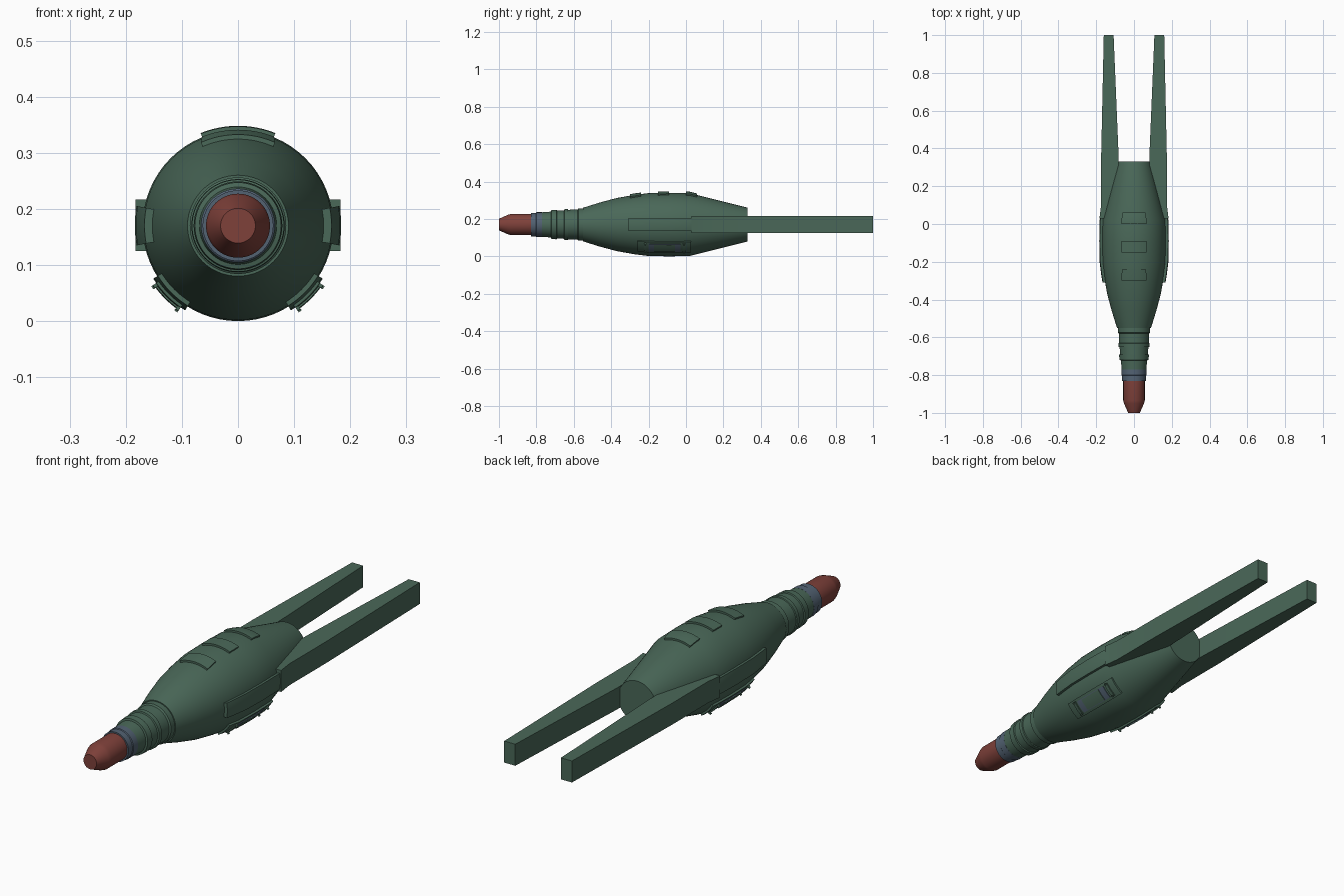
import bpy, bmesh
from math import sin, cos, pi, radians

cube = bpy.data.objects.get("Cube")
if cube:
    bpy.data.objects.remove(cube, do_unlink=True)

AXIS = 0.17  # height of the long axis


def material(name, rgb):
    m = bpy.data.materials.new(name)
    m.use_nodes = True
    m.diffuse_color = (*rgb, 1)
    bsdf = m.node_tree.nodes["Principled BSDF"]
    bsdf.inputs["Base Color"].default_value = (*rgb, 1)
    bsdf.inputs["Roughness"].default_value = 0.7
    return m


GREEN = material("hull green", (0.068, 0.138, 0.098))
RED = material("tip red", (0.21, 0.052, 0.042))
BLUE = material("band blue grey", (0.085, 0.122, 0.17))


def loft(name, rings, mat):
    """Join equal-length closed rings and cap both ends."""
    bm = bmesh.new()
    loops = [[bm.verts.new(p) for p in ring] for ring in rings]
    n = len(loops[0])
    for a, b in zip(loops, loops[1:]):
        for i in range(n):
            j = (i + 1) % n
            bm.faces.new((a[i], a[j], b[j], b[i]))
    bm.faces.new(loops[0])
    bm.faces.new(loops[-1])
    bmesh.ops.recalc_face_normals(bm, faces=bm.faces)
    mesh = bpy.data.meshes.new(name)
    bm.to_mesh(mesh)
    bm.free()
    mesh.materials.append(mat)
    ob = bpy.data.objects.new(name, mesh)
    bpy.context.collection.objects.link(ob)
    bpy.ops.object.select_all(action='DESELECT')
    ob.select_set(True)
    bpy.context.view_layer.objects.active = ob
    bpy.ops.object.shade_smooth_by_angle(angle=radians(30))
    return ob


def polar(r, a, y):
    return (r * cos(a), y, AXIS + r * sin(a))


def turned(name, profile, mat, sides=64):
    return loft(name, [[polar(r, 2 * pi * i / sides, y) for i in range(sides)]
                       for y, r in profile], mat)


HULL = [(-0.55, 0.09), (-0.46, 0.118), (-0.37, 0.142), (-0.28, 0.158),
        (-0.2, 0.168), (-0.09, 0.17), (0.02, 0.168), (0.33, 0.09)]


def hull_radius(y):
    for (y0, r0), (y1, r1) in zip(HULL, HULL[1:]):
        if y <= y1:
            return r0 + (r1 - r0) * (y - y0) / (y1 - y0)
    return HULL[-1][1]


def curved_plate(name, y0, y1, angle, half, low, high, mat, front_half=None):
    """Plate that hugs the hull; angles in degrees, low/high are offsets from it."""
    stations = [y0] + [y for y, r in HULL if y0 < y < y1] + [y1]
    rings = []
    for y in stations:
        t = (y - y0) / (y1 - y0)
        h = half if front_half is None else front_half + (half - front_half) * t
        arc = [radians(angle + h * (k / 6 - 1)) for k in range(13)]
        r = hull_radius(y)
        rings.append([polar(r + high, a, y) for a in arc]
                     + [polar(r + low, a, y) for a in reversed(arc)])
    return loft(name, rings, mat)


# Hull, stepped neck, band and nose tip
turned("hull", HULL, GREEN)
turned("neck", [(-0.54, 0.086), (-0.575, 0.086), (-0.58, 0.08), (-0.63, 0.079),
                (-0.632, 0.083), (-0.65, 0.082), (-0.652, 0.076), (-0.69, 0.074),
                (-0.692, 0.079), (-0.72, 0.077), (-0.722, 0.069), (-0.78, 0.065)], GREEN)
turned("neck_band", [(-0.77, 0.066), (-0.8, 0.066), (-0.803, 0.063), (-0.83, 0.063)], BLUE)
turned("nose_tip", [(-0.82, 0.057), (-0.935, 0.057), (-0.95, 0.053), (-1.0, 0.031)], RED)

# Row of pads along the top
for i, y in enumerate((-0.3, -0.15, 0.0)):
    curved_plate(f"top_pad_{i + 1}", y, y + 0.06, 90, 22, -0.01, 0.008, GREEN,
                 front_half=24 if i == 0 else None)

for side, s, flank, lower in (("left", 1, 0, -45), ("right", -1, 180, 225)):
    # Rear arm: front root, shoulder, hull end, far end
    sections = [(0.03, 0.1, 0.183), (0.1, 0.08, 0.174),
                (0.35, 0.081, 0.174), (1.0, 0.108, 0.16)]
    loft(side + "_arm", [[(s * a, y, 0.125), (s * b, y, 0.125),
                          (s * b, y, 0.217), (s * a, y, 0.217)]
                         for y, a, b in sections], GREEN)
    # Long plate leading into the arm
    curved_plate(side + "_flank_plate", -0.31, 0.1, flank, 11, -0.01, 0.014, GREEN)
    # Lower equipment panel with covers and pins
    curved_plate(side + "_lower_panel", -0.26, 0.028, lower, 13, -0.01, 0.008, GREEN)
    curved_plate(side + "_panel_core", -0.2, -0.03, lower, 9, 0, 0.011, BLUE)
    curved_plate(side + "_panel_cover", -0.17, -0.06, lower, 8, 0, 0.014, GREEN)
    for j, y in enumerate((-0.225, -0.018)):
        curved_plate(f"{side}_panel_bar_{j + 1}", y, y + 0.015, lower, 10, 0, 0.013, GREEN)
        for k in (-9, 9):
            curved_plate(f"{side}_pin_{j + 1}_{'a' if k < 0 else 'b'}",
                         y + 0.004, y + 0.011, lower + k, 1, 0, 0.02, GREEN)
